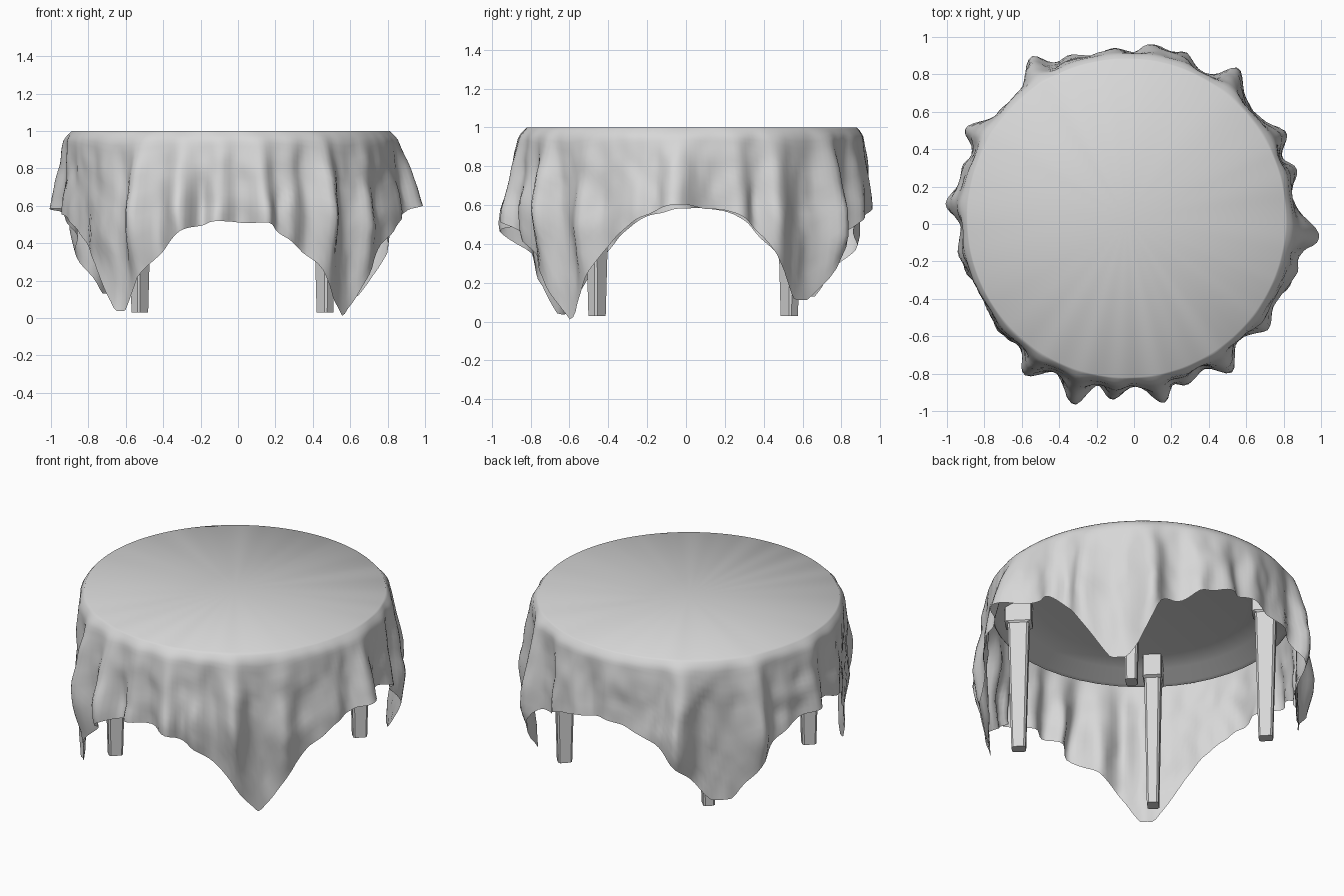
import bpy, bmesh, math
from mathutils import Vector, noise

if "Cube" in bpy.data.objects:
    bpy.data.objects.remove(bpy.data.objects["Cube"])

CX, CY = -0.04, 0.03          # cloth centre
R = 0.87                      # radius where the cloth turns down

grey = bpy.data.materials.new("light_grey")
grey.diffuse_color = (0.68, 0.68, 0.68, 1)
grey.use_nodes = True
grey.node_tree.nodes["Principled BSDF"].inputs["Base Color"].default_value = grey.diffuse_color


def finish(bm, name, angle):
    bmesh.ops.recalc_face_normals(bm, faces=bm.faces)
    me = bpy.data.meshes.new(name)
    bm.to_mesh(me)
    bm.free()
    ob = bpy.data.objects.new(name, me)
    me.materials.append(grey)
    bpy.context.collection.objects.link(ob)
    bpy.context.view_layer.objects.active = ob
    ob.select_set(True)
    bpy.ops.object.shade_smooth_by_angle(angle=math.radians(angle))
    ob.select_set(False)
    return ob


def skin(bm, rings):
    """Join a list of equally long vertex rings with quads."""
    for a, b in zip(rings, rings[1:]):
        n = len(a)
        for i in range(n):
            j = (i + 1) % n
            bm.faces.new((a[i], a[j], b[j], b[i]))


def smooth(x):
    x = max(0.0, min(1.0, x))
    return x * x * (3 - 2 * x)


def offset(th, deg):
    """Signed angle from a direction in degrees, within half a turn."""
    return (th - math.radians(deg) + math.pi) % (2 * math.pi) - math.pi


# Fold ridges of the cloth: angle in degrees, flare, width in degrees
FOLDS = [(-4, .17, 4.5), (-20, .08, 7), (-37, .08, 3.5), (-57, .115, 3.5),
         (-69, .06, 3), (-80, .13, 3.2), (-93.5, .09, 3.2),
         (-107.5, .15, 3.5), (-122, .13, 3.5), (-137, .035, 5),
         (-167, .03, 6), (174, .095, 4), (164, .045, 3), (149, .11, 3.5),
         (122, .13, 3.5), (110, .045, 4), (95, .05, 4), (80, .07, 4),
         (71, .06, 3), (52, .13, 3.5), (29, .09, 3.5), (15, .085, 3.2)]
# Distance from centre to each straight cloth edge, by direction
EDGES = [(0, 1.28), (90, 1.28), (180, 1.29), (-90, 1.36)]
# Cloth corners: angle in the flat cloth, angle where it hangs, longest drop
CORNERS = [(-46.7, -46, 1.0), (-133.5, -132, 0.965), (45, 41, 0.89), (134.8, 137, 0.87)]


def hem_length(th):
    flat, limit = th, 9
    for deg, hang, drop in CORNERS:
        x = offset(th, hang)
        if abs(x) < 0.75:
            g = math.exp(-(x / 0.24) ** 2)
            shift = math.radians(deg - hang) * math.exp(-(x / 0.35) ** 2)
            flat = th + shift - 0.45 * x * g       # broad hanging corner
            limit = drop
    best = 9
    for deg, a in EDGES:
        c = math.cos(flat - math.radians(deg))
        if c > 0.1:
            best = min(best, a / c)
    hem = 0.02 * noise.noise(Vector((math.cos(th) * 7, math.sin(th) * 7, 3)))
    # hem gathered upwards beside the back right corner
    hem -= 0.1 * math.exp(-(offset(th, 57) / 0.1) ** 2)
    return min(best - R + hem, limit)


def cloth_point(th, t):
    d = hem_length(th) * t
    # gathered ridges flare most at mid depth and settle towards the corners
    f = min(d / 0.45, 1) ** 0.9 * (1 - 0.55 * smooth((d - 0.5) / 0.35))
    flare, lean = 0, 0
    for k, (deg, amp, w) in enumerate(FOLDS):
        s = math.radians(w)
        g = math.exp(-0.5 * (offset(th, deg) / s) ** 2)
        flare += amp * g
        lean += (1 if k % 2 else -1) * g * s * min(1, amp * 9)
    q = min(d / 0.06, 1) * math.pi / 2
    r = 0.85 + 0.03 * math.sin(q)
    r += flare * f - 0.01 * d
    p = Vector((math.cos(th) * 6, math.sin(th) * 6, d * 4))
    r += (0.02 * noise.noise(p) + 0.012 * noise.noise(p * 2.3)) * min(d / 0.2, 1)
    a = th + 0.4 * lean * f
    z = 1 - d * (1 - 0.25 * flare * f) + 0.015 * noise.noise(p * 2) * t * (1 - t)
    return CX + r * math.cos(a), CY + r * math.sin(a), z


# Tablecloth: flat round top fanned from the middle, then a draped square skirt
N, ROWS = 240, 18
bm = bmesh.new()
angles = [2 * math.pi * i / N for i in range(N)]
rings = []
for k in range(ROWS + 1):
    t = (k / ROWS) ** 1.4
    rings.append([bm.verts.new(cloth_point(a, t)) for a in angles])
skin(bm, rings)
mid = bm.verts.new((CX, CY, 1.0))
for i in range(N):
    bm.faces.new((mid, rings[0][i], rings[0][(i + 1) % N]))
finish(bm, "tablecloth", 80)

# Round table top with a lowered lip
bm = bmesh.new()
profile = [(0.60, 0.975), (0.74, 0.95), (0.825, 0.90), (0.85, 0.895),
           (0.858, 0.905), (0.858, 0.96), (0.84, 0.99)]
rings = []
for r, z in profile:
    rings.append([bm.verts.new((CX + r * math.cos(math.tau * i / 48),
                                CY + r * math.sin(math.tau * i / 48), z))
                  for i in range(48)])
skin(bm, rings)
bm.faces.new(rings[0])
bm.faces.new(rings[-1])
finish(bm, "table_top", 35)


def octagon(bm, hx, hy, z, c):
    pts = [(hx, hy - c), (hx - c, hy), (c - hx, hy), (-hx, hy - c),
           (-hx, c - hy), (c - hx, -hy), (hx - c, -hy), (hx, c - hy)]
    return [bm.verts.new((x, y, z)) for x, y in pts]


# Four tapered legs with a wider block at the top, turned to face the centre
for k, name in enumerate(("back_right", "back_left", "front_left", "front_right")):
    bm = bmesh.new()
    rings = [octagon(bm, hx, hy, z, c) for hx, hy, z, c in (
        (0.040, 0.033, 0.03, 0.010), (0.060, 0.046, 0.83, 0.012),
        (0.076, 0.054, 0.84, 0.006), (0.076, 0.054, 0.98, 0.006))]
    skin(bm, rings)
    bm.faces.new(rings[0])
    bm.faces.new(rings[-1])
    leg = finish(bm, name + "_leg", 30)
    a = math.radians(45 + 90 * k)
    leg.location = (-0.03 + 0.70 * math.cos(a), 0.037 + 0.70 * math.sin(a), 0)
    leg.rotation_euler.z = a
